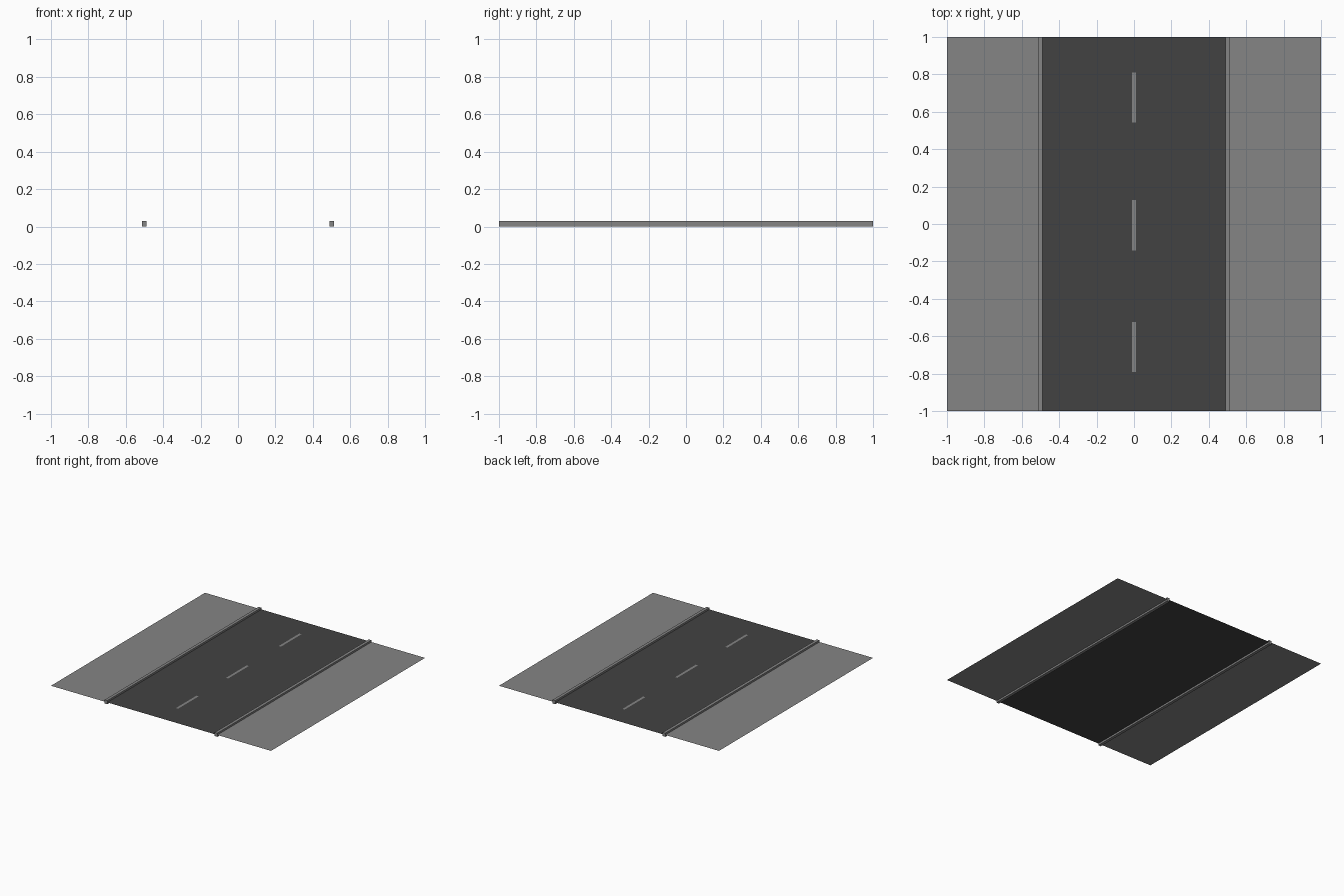
import bpy
import bmesh

if "Cube" in bpy.data.objects:
    bpy.data.objects.remove(bpy.data.objects["Cube"])


def make_material(name, rgb):
    mat = bpy.data.materials.new(name)
    mat.diffuse_color = (*rgb, 1.0)
    mat.use_nodes = True
    mat.node_tree.nodes["Principled BSDF"].inputs["Base Color"].default_value = mat.diffuse_color
    return mat


asphalt = make_material("dark asphalt", (0.055, 0.055, 0.055))
concrete = make_material("grey concrete", (0.235, 0.235, 0.235))

SURFACE_Z = 0.015   # pavement level, halfway up the kerbs
KERB_HEIGHT = 0.03


def finish(name, bm, mat):
    mesh = bpy.data.meshes.new(name)
    bm.to_mesh(mesh)
    bm.free()
    mesh.materials.append(mat)
    obj = bpy.data.objects.new(name, mesh)
    bpy.context.collection.objects.link(obj)
    return obj


def sheet(name, x0, x1, y0, y1, z, mat):
    # single upward-facing rectangle
    bm = bmesh.new()
    corners = [(x0, y0, z), (x1, y0, z), (x1, y1, z), (x0, y1, z)]
    bm.faces.new([bm.verts.new(c) for c in corners])
    return finish(name, bm, mat)


def box(name, x0, x1, y0, y1, z0, z1, mat):
    bm = bmesh.new()
    bmesh.ops.create_cube(bm, size=1.0)
    for v in bm.verts:
        v.co.x = x1 if v.co.x > 0 else x0
        v.co.y = y1 if v.co.y > 0 else y0
        v.co.z = z1 if v.co.z > 0 else z0
    return finish(name, bm, mat)


# Carriageway
sheet("road", -0.5, 0.5, -1, 1, SURFACE_Z, asphalt)

# Pavements and kerbs on both sides
for side, label in ((-1, "left"), (1, "right")):
    xs = sorted((side * 0.5, side * 1.0))
    sheet(label + "_sidewalk", xs[0], xs[1], -1, 1, SURFACE_Z, concrete)
    xs = sorted((side * 0.488, side * 0.5125))
    box(label + "_kerb", xs[0], xs[1], -1, 1, 0, KERB_HEIGHT, concrete)

# Dashed centre line
for i, y in enumerate((-0.658, -0.007, 0.676)):
    sheet(f"centre_dash_{i + 1}", -0.01, 0.01, y - 0.134, y + 0.134,
          SURFACE_Z + 0.002, concrete)
